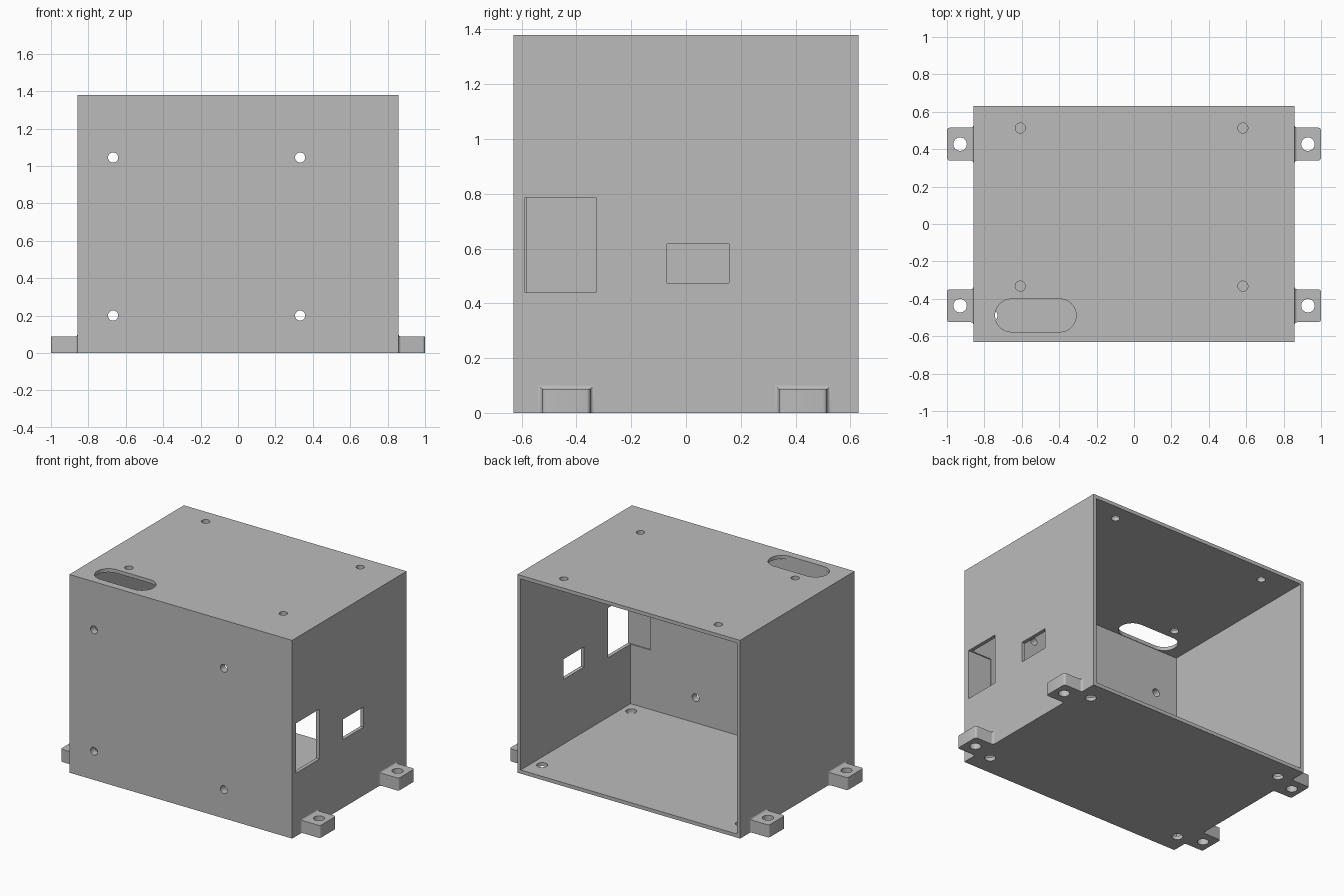
import bpy, bmesh, math
from mathutils import Vector

cube = bpy.data.objects.get("Cube")
if cube:
    bpy.data.objects.remove(cube, do_unlink=True)

grey = bpy.data.materials.new("plain grey")
grey.use_nodes = True
grey.diffuse_color = (0.5, 0.5, 0.5, 1)
grey.node_tree.nodes["Principled BSDF"].inputs["Base Color"].default_value = (0.5, 0.5, 0.5, 1)

# Main sizes
HX, HY, H = 0.858, 0.63, 1.38
WALL, FRONT = 0.025, 0.05
INNER_Y = -HY + FRONT


def make_object(name, bm):
    bmesh.ops.recalc_face_normals(bm, faces=bm.faces)
    mesh = bpy.data.meshes.new(name)
    bm.to_mesh(mesh)
    bm.free()
    mesh.materials.append(grey)
    obj = bpy.data.objects.new(name, mesh)
    bpy.context.collection.objects.link(obj)
    return obj


def box(name, lo, hi):
    bm = bmesh.new()
    bmesh.ops.create_cube(bm, size=1)
    lo, hi = Vector(lo), Vector(hi)
    for v in bm.verts:
        v.co = (lo + hi) / 2 + v.co * (hi - lo)
    return make_object(name, bm)


def slot(name, centre, radius, half=0.0, depth=0.2, axis="z"):
    """Round-ended prism along an axis; a plain cylinder when half is 0."""
    bm = bmesh.new()
    n = 16
    verts = []
    for end in (0, 1):
        shift = half if end == 0 else -half
        steps = range(n + 1) if half else range(n)
        for i in steps:
            a = -math.pi / 2 + math.pi * (end + i / n)
            u, v = shift + radius * math.cos(a), radius * math.sin(a)
            p = (u, v, -depth / 2) if axis == "z" else (u, -depth / 2, v)
            verts.append(bm.verts.new(Vector(centre) + Vector(p)))
    face = bm.faces.new(verts)
    out = bmesh.ops.extrude_face_region(bm, geom=[face])["geom"]
    move = (0, 0, depth) if axis == "z" else (0, depth, 0)
    bmesh.ops.translate(bm, vec=move, verts=[g for g in out if isinstance(g, bmesh.types.BMVert)])
    return make_object(name, bm)


def cut(obj, cutter):
    mod = obj.modifiers.new("cut", "BOOLEAN")
    mod.operation, mod.solver, mod.object = "DIFFERENCE", "EXACT", cutter
    bpy.context.view_layer.objects.active = obj
    bpy.ops.object.modifier_apply(modifier=mod.name)
    bpy.data.objects.remove(cutter, do_unlink=True)


def finish(obj):
    bpy.ops.object.select_all(action="DESELECT")
    obj.select_set(True)
    bpy.context.view_layer.objects.active = obj
    bpy.ops.object.shade_smooth_by_angle(angle=math.radians(30))


# Enclosure: a box open at the back
body = box("enclosure", (-HX, -HY, 0), (HX, HY, H))
cut(body, box("cavity", (-HX + WALL, INNER_Y, WALL), (HX - WALL, HY + 0.1, H - WALL)))

# Side openings; the large one also recesses the front wall's inner face
cut(body, box("large_window", (0.68, -0.588, 0.439), (HX + 0.1, -0.329, 0.786)))
cut(body, box("small_window", (HX - 0.1, -0.069, 0.475), (HX + 0.1, 0.157, 0.616)))

# Cable slot in the lid
cut(body, slot("cable_slot", (-0.526, -0.489, H), 0.088, half=0.129))

# Screw holes in the front, lid and floor
for x in (-0.668, 0.332):
    for z in (0.2, 1.045):
        cut(body, slot("front_hole", (x, -HY, z), 0.027, axis="y"))
for x in (-0.608, 0.582):
    for y in (-0.332, 0.513):
        cut(body, slot("lid_hole", (x, y, H), 0.027))
for x in (-0.765, 0.765):
    for y in (-0.49, 0.49):
        cut(body, slot("floor_hole", (x, y, 0), 0.035))
finish(body)


# Mounting tabs with a fillet against the wall and rounded outer corners
def mounting_tab(name, side, yc):
    half, height, r = 0.088, 0.087, 0.015
    sections = [(HX - 0.005, r)]
    for i in range(6):
        a = math.pi / 2 * i / 5
        sections.append((HX + r * (1 - math.cos(a)), r * (1 - math.sin(a))))
    sections.append((1.0, 0))
    bm = bmesh.new()
    rings = []
    for x, e in sections:
        w, h = half + e, height + e
        rings.append([bm.verts.new((side * x, yc + y, z))
                      for y, z in ((-w, 0), (w, 0), (w, h), (-w, h))])
    for a, b in zip(rings, rings[1:]):
        for i in range(4):
            j = (i + 1) % 4
            bm.faces.new((a[i], a[j], b[j], b[i]))
    bm.faces.new(rings[0])
    bm.faces.new(rings[-1])
    last = rings[-1]
    corners = [bm.edges.get((last[0], last[3])), bm.edges.get((last[1], last[2]))]
    bmesh.ops.bevel(bm, geom=corners, offset=r, segments=4, profile=0.5, affect="EDGES")
    tab = make_object(name, bm)
    cut(tab, slot("tab_hole", (side * 0.93, yc, 0.05), 0.036))
    finish(tab)


for side, side_name in ((1, "left"), (-1, "right")):
    for yc, end_name in ((-0.437, "front"), (0.427, "back")):
        mounting_tab(f"{end_name}_{side_name}_mounting_tab", side, yc)
